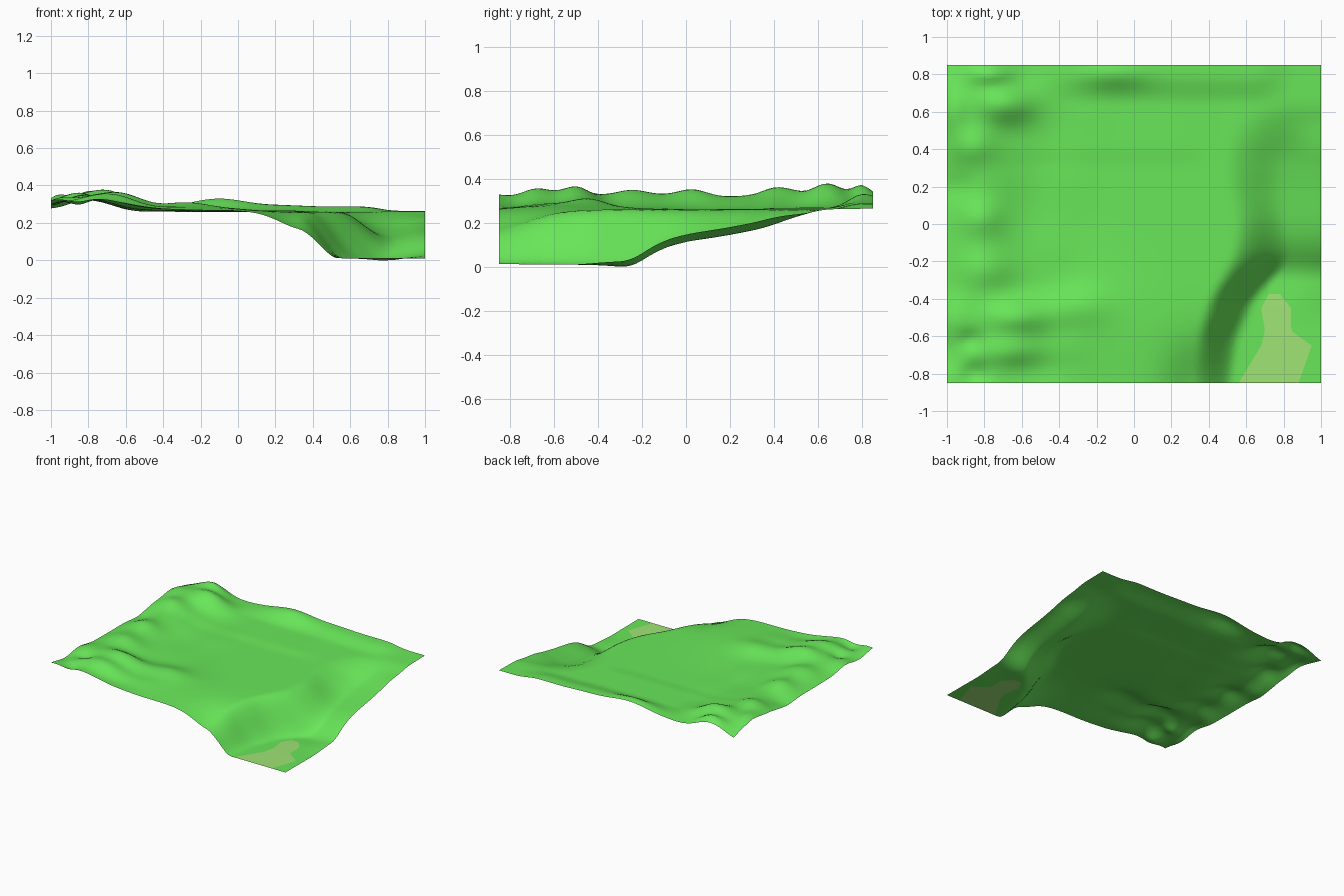
import bpy, bmesh, math

NX, NY = 80, 68
HALF_Y = 0.85
SAND_L, SAND_R, SAND_TOP = 65, 75, 19      # grid columns and row that bound the sand

def interp(t, pts, k):
    """Piecewise-linear lookup of column k in a short profile."""
    if t <= pts[0][0]:
        return pts[0][k]
    for a, b in zip(pts, pts[1:]):
        if t <= b[0]:
            f = (t - a[0]) / (b[0] - a[0])
            return a[k] + (b[k] - a[k]) * f
    return pts[-1][k]

def soft(t, pts, k):
    """Rounded lookup: average of neighbouring values."""
    return sum(interp(t + d * 0.022, pts, k) for d in (-2, -1, 0, 1, 2)) / 5

def smooth(a, b, t):
    t = max(0.0, min(1.0, (t - a) / (b - a)))
    return t * t * (3 - 2 * t)

# Hills and hollows: x, y, radius x, radius y, height
HILLS = [
    (-0.68, 0.64, 0.15, 0.10, 0.070), (-0.97, 0.60, 0.07, 0.13, 0.040),
    (-0.76, 0.80, 0.11, 0.05, 0.045), (-0.86, 0.42, 0.11, 0.10, 0.035),
    (-0.82, 0.03, 0.11, 0.09, 0.030), (-0.78, -0.25, 0.16, 0.10, 0.030),
    (-0.62, -0.50, 0.17, 0.10, 0.075), (-0.30, -0.44, 0.17, 0.11, 0.035),
    (-0.64, -0.68, 0.18, 0.09, 0.060), (-0.36, -0.66, 0.14, 0.10, 0.010),
    (-0.97, -0.52, 0.08, 0.12, 0.030), (-0.10, 0.81, 0.18, 0.08, 0.035),
    (0.36, -0.90, 0.18, 0.24, -0.100), (-0.15, -0.55, 0.28, 0.30, 0.022),
    (-0.87, -0.62, 0.06, 0.05, -0.025), (-0.58, -0.88, 0.20, 0.10, 0.030),
    (-1.0, -0.85, 0.10, 0.12, 0.030), (-0.85, -0.80, 0.07, 0.06, -0.030),
    (-1.0, 0.90, 0.10, 0.10, -0.020), (-0.95, 0.20, 0.09, 0.08, -0.015),
]

# Valley by y: top of slope x, foot of slope x, floor height
VALLEY = [
    (-0.85, 0.32, 0.53, 0.017), (-0.60, 0.33, 0.57, 0.016),
    (-0.40, 0.39, 0.66, 0.013), (-0.25, 0.48, 0.80, 0.002),
    (-0.18, 0.51, 0.84, 0.045), (-0.10, 0.53, 0.83, 0.090),
    (0.00, 0.54, 0.82, 0.118), (0.20, 0.49, 0.79, 0.150),
    (0.35, 0.48, 0.80, 0.180), (0.50, 0.52, 0.82, 0.232),
    (0.62, 0.60, 0.85, 0.266), (0.85, 0.65, 0.90, 0.270),
]

def height(x, y):
    z = 0.265 + 0.062 * math.exp(-((x + 0.83) / 0.20) ** 2)
    for cx, cy, rx, ry, h in HILLS:
        z += h * math.exp(-((x - cx) / rx) ** 2 - ((y - cy) / ry) ** 2)
    # bank along the back
    z += 0.028 * smooth(0.64, 0.80, y) * smooth(-0.6, -0.2, x) * (1 - smooth(0.7, 1.0, x))
    z += 0.008 * smooth(0.30, 0.42, y) * (1 - smooth(0.2, 0.5, x))
    # small unevenness
    z += 0.004 * math.sin(9 * x + 5 * y) * math.sin(11 * y - 7 * x) * smooth(0.0, -0.5, x)
    # carve the valley
    top, foot, floor = (soft(y, VALLEY, k) for k in (1, 2, 3))
    floor += 0.035 * smooth(0.80, 1.0, x) * smooth(-0.55, -0.15, y) * (1 - smooth(0.35, 0.6, y))
    s = smooth(top, foot, x)
    return z + (floor - z) * s

# Sand patch outline by y: left x, right x (blends back to the plain grid at y = 0)
SAND = [(-0.85, 0.56, 0.88), (-0.65, 0.68, 0.95), (-0.57, 0.70, 0.84),
        (-0.45, 0.68, 0.84), (-0.375, 0.72, 0.78), (0.0, 0.625, 0.875)]

# Terrain sheet, its columns bent so that two of them follow the sand outline
bm = bmesh.new()
rows = []
for j in range(NY + 1):
    y = -HALF_Y + 2 * HALF_Y * j / NY
    cols = [(0, -1), (SAND_L, interp(y, SAND, 1)), (SAND_R, interp(y, SAND, 2)), (NX, 1)]
    xs = [interp(i, cols, 1) for i in range(NX + 1)]
    rows.append([bm.verts.new((x, y, height(x, y))) for x in xs])
for j in range(NY):
    for i in range(NX):
        f = bm.faces.new((rows[j][i], rows[j][i + 1], rows[j + 1][i + 1], rows[j + 1][i]))
        f.smooth = True
        f.material_index = int(j < SAND_TOP and SAND_L <= i < SAND_R)
low = min(v.co.z for v in bm.verts)
for v in bm.verts:
    v.co.z -= low
mesh = bpy.data.meshes.new("terrain")
bm.to_mesh(mesh)
bm.free()

# Grass and sand colours
for name, col in (("grass", (0.14, 0.80, 0.10, 1)), ("sand", (0.35, 0.78, 0.18, 1))):
    m = bpy.data.materials.new(name)
    m.diffuse_color = col
    mesh.materials.append(m)

bpy.context.collection.objects.link(bpy.data.objects.new("terrain", mesh))
